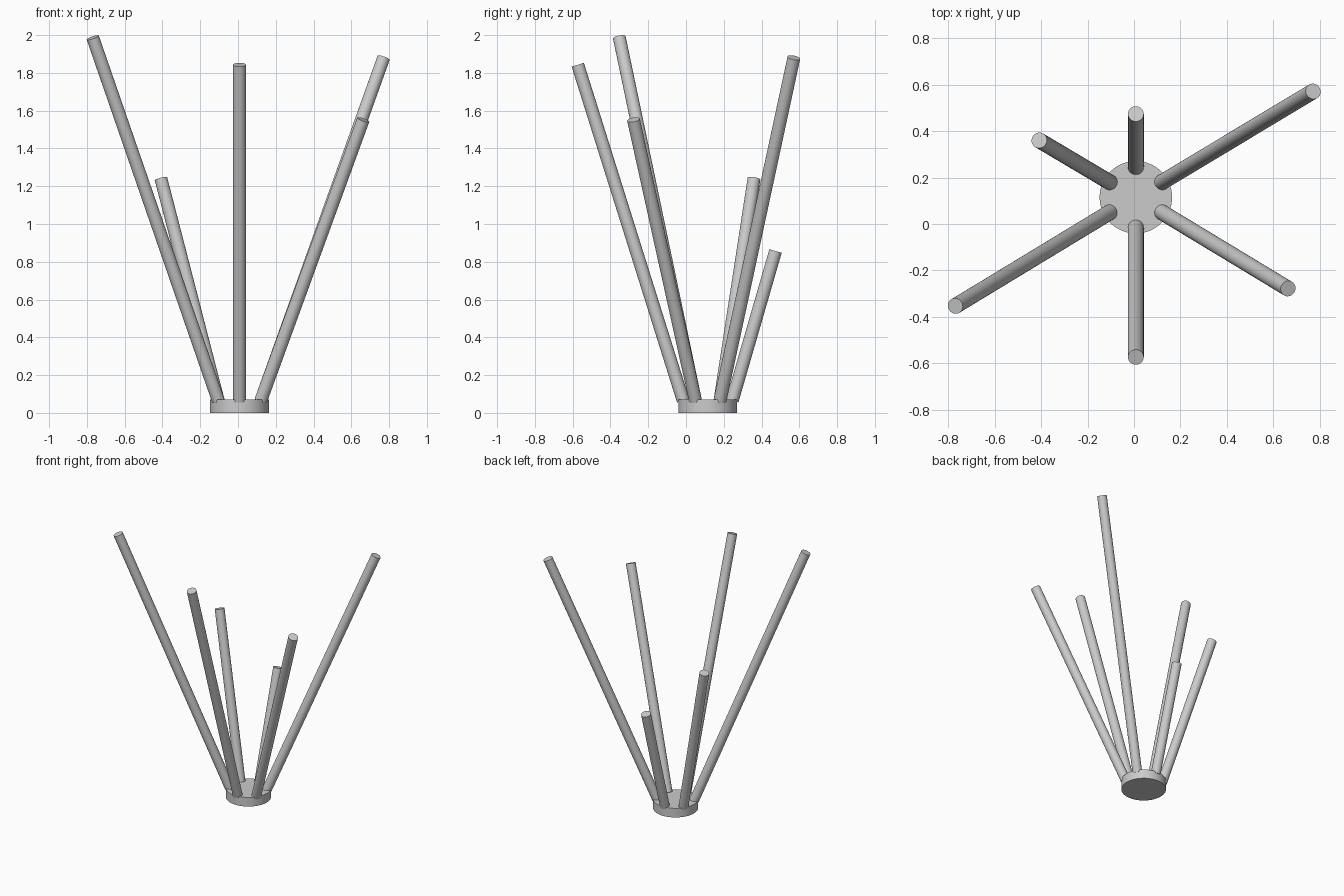
import bpy
import math
from mathutils import Vector

cube = bpy.data.objects.get("Cube")
if cube:
    bpy.data.objects.remove(cube, do_unlink=True)

GREY = (0.6, 0.6, 0.6, 1.0)
grey = bpy.data.materials.new("plain_grey")
grey.use_nodes = True
grey.diffuse_color = GREY
grey.node_tree.nodes["Principled BSDF"].inputs["Base Color"].default_value = GREY


def cylinder(name, start, end, radius, sides):
    """Capped cylinder running between two points."""
    start, end = Vector(start), Vector(end)
    axis = end - start
    bpy.ops.mesh.primitive_cylinder_add(
        vertices=sides, radius=radius, depth=axis.length, location=(start + end) / 2)
    obj = bpy.context.object
    obj.name = name
    obj.rotation_euler = axis.to_track_quat("Z", "Y").to_euler()
    obj.data.materials.append(grey)
    bpy.ops.object.shade_smooth_by_angle(angle=math.radians(35))
    return obj


# Base disc
CX, CY = 0.008, 0.115
cylinder("base_disc", (CX, CY, 0), (CX, CY, 0.07), 0.156, 64)

# Rods: foot on a ring every 60 degrees, leaning outward to a tip
RING, FOOT_Z, ROD_RADIUS = 0.13, 0.065, 0.034
rods = [
    ("back_left_rod", 30, (0.771, 0.571, 1.88)),
    ("back_rod", 90, (CX, 0.474, 0.857)),
    ("back_right_rod", 150, (-0.408, 0.36, 1.24)),
    ("front_right_rod", 210, (-0.769, -0.353, 1.987)),
    ("front_rod", 270, (CX, -0.573, 1.843)),
    ("front_left_rod", 330, (0.663, -0.278, 1.552)),
]
for name, degrees, tip in rods:
    a = math.radians(degrees)
    foot = (CX + RING * math.cos(a), CY + RING * math.sin(a), FOOT_Z)
    cylinder(name, foot, tip, ROD_RADIUS, 32)
